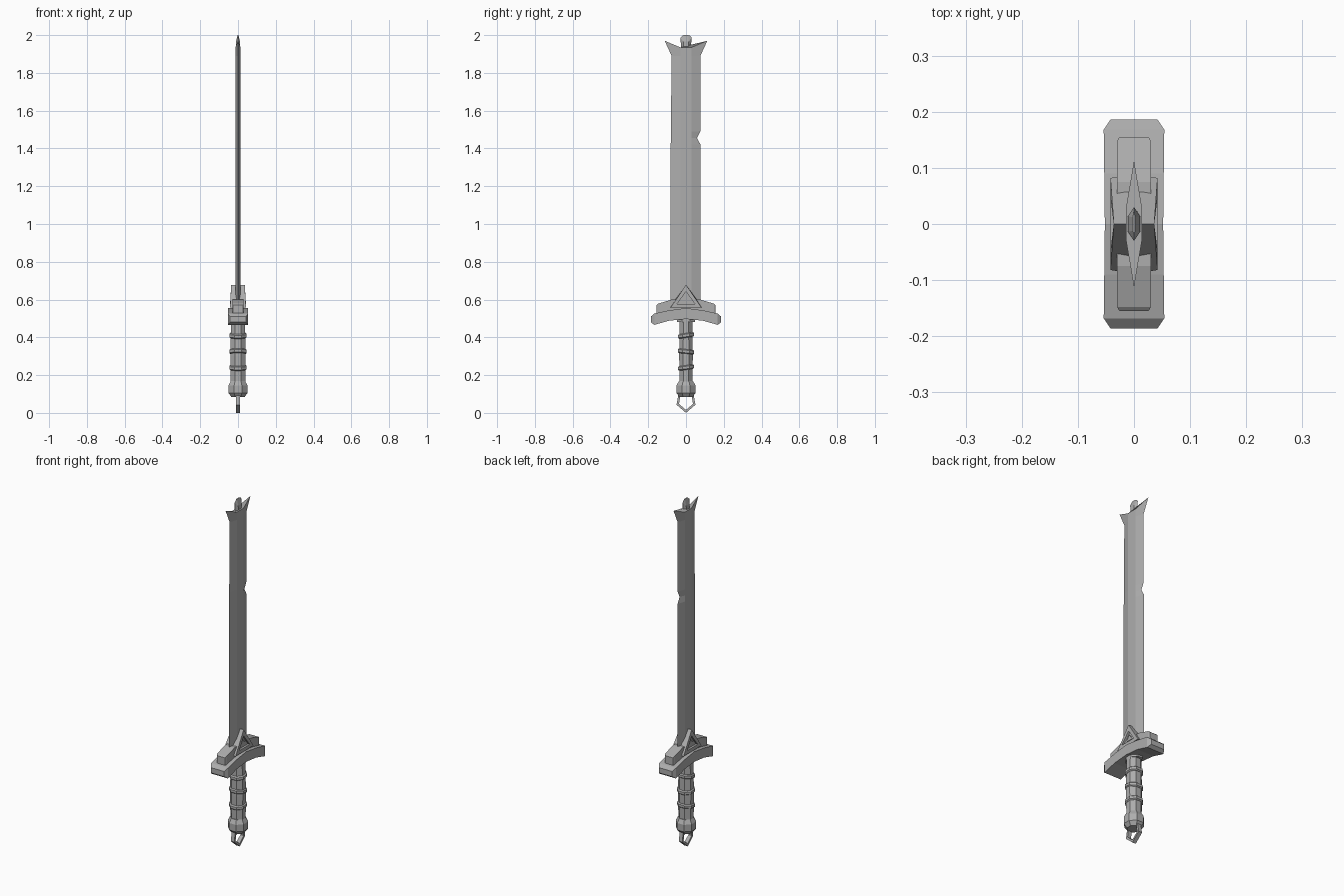
import bpy, bmesh, math
from mathutils import Vector

old = bpy.data.objects.get("Cube")
if old:
    bpy.data.objects.remove(old, do_unlink=True)

steel = bpy.data.materials.new("plain grey")
steel.use_nodes = True
GREY = (0.42, 0.42, 0.42, 1)
steel.diffuse_color = GREY
steel.node_tree.nodes["Principled BSDF"].inputs["Base Color"].default_value = GREY


def loft(name, rings, closed=False):
    """Skin a row of equal-length point rings; cap the ends unless closed."""
    bm = bmesh.new()
    rows = [[bm.verts.new(p) for p in ring] for ring in rings]
    n = len(rows[0])
    pairs = list(zip(rows, rows[1:])) + ([(rows[-1], rows[0])] if closed else [])
    for a, b in pairs:
        for i in range(n):
            j = (i + 1) % n
            bm.faces.new((a[i], a[j], b[j], b[i]))
    if not closed:
        bm.faces.new(rows[0])
        bm.faces.new(rows[-1])
    bmesh.ops.remove_doubles(bm, verts=bm.verts, dist=1e-5)
    bmesh.ops.recalc_face_normals(bm, faces=bm.faces)
    mesh = bpy.data.meshes.new(name)
    bm.to_mesh(mesh)
    bm.free()
    mesh.materials.append(steel)
    obj = bpy.data.objects.new(name, mesh)
    bpy.context.collection.objects.link(obj)
    return obj


def blade_ring(y0, z0, y1, z1, zr, ridge=0.03, x=0.014):
    """Six-sided section: two sharp edges and a flat on each side."""
    return [(0, y0, z0), (x, -ridge, zr), (x, ridge, zr),
            (0, y1, z1), (-x, ridge, zr), (-x, -ridge, zr)]


def round_ring(z, rx, ry, tilt=0, sides=8):
    pts = []
    for i in range(sides):
        a = math.tau * (i + 0.5) / sides
        k = 1 / math.cos(math.pi / sides)
        c, s = math.cos(a) * k, math.sin(a) * k
        pts.append((rx * c, ry * s, z + tilt * s))
    return pts


def block_ring(y, half, low, high):
    return [(-half, y, low), (half, y, low), (half, y, high), (-half, y, high)]


# Blade with a nick in the rear edge and flared tip corners
edges = [(-0.083, 0.077, 0.55), (-0.081, 0.077, 1.42), (-0.08, 0.058, 1.455),
         (-0.08, 0.076, 1.49), (-0.076, 0.076, 1.89)]
rings = [blade_ring(a, z, b, z, z) for a, b, z in edges]
rings.append(blade_ring(-0.113, 1.97, 0.113, 1.97, 1.935))
loft("blade", rings)

# Centre prong of the broken tip
loft("tip_prong", [blade_ring(-0.022, 1.9, 0.022, 1.9, 1.9, 0.012, 0.013),
                   blade_ring(-0.03, 1.985, 0.03, 1.985, 1.965, 0.014, 0.011),
                   blade_ring(-0.02, 1.995, 0.024, 1.995, 2.0, 0.012, 0.002)])

# Drooping crossguard with clipped ends
half_guard = [(0.186, 0.042, 0.48, 0.51), (0.168, 0.054, 0.466, 0.526),
              (0.09, 0.053, 0.488, 0.543)]
stations = [(-y, h, a, b) for y, h, a, b in half_guard]
stations += [(0, 0.052, 0.497, 0.555)] + half_guard[::-1]
loft("crossguard", [block_ring(*s) for s in stations])

# Stepped block on top of the guard
half_step = [(0.155, 0.026, 0.52, 0.572), (0.148, 0.03, 0.52, 0.578),
             (0.075, 0.03, 0.53, 0.6)]
stations = [(-y, h, a, b) for y, h, a, b in half_step] + half_step[::-1]
loft("guard_step", [block_ring(*s) for s in stations])

# Triangular frame and recessed panel on each side
outer = [(-0.088, 0.557), (0.088, 0.557), (0, 0.678)]
inner = [(-0.047, 0.577), (0.047, 0.577), (0, 0.642)]
for side, label in ((1, "left"), (-1, "right")):
    frame = []
    for (oy, oz), (iy, iz) in zip(outer, inner):
        top = 0.042 if oz < 0.6 else 0.036
        frame.append([(side * 0.008, oy, oz), (side * top, oy * 0.93, oz),
                      (side * top, iy, iz), (side * 0.008, iy, iz)])
    loft("emblem_frame_" + label, frame, closed=True)
    loft("emblem_panel_" + label, [[(side * x, y, z) for y, z in inner]
                                   for x in (0.008, 0.026)])
    gem = [(y * 0.5, 0.6 + (z - 0.6) * 0.5) for y, z in inner]
    loft("emblem_stud_" + label, [[(side * x, y, z) for y, z in gem]
                                  for x in (0.02, 0.032)])

# Grip, its tilted bands, collar and pommel
loft("grip", [round_ring(z, rx, ry) for z, rx, ry in
              ((0.13, 0.038, 0.034), (0.3, 0.041, 0.036), (0.5, 0.036, 0.034))])
for i, (z, tilt) in enumerate(((0.24, 0.005), (0.325, -0.004), (0.41, 0.006))):
    loft(f"grip_band_{i + 1}", [round_ring(z + dz, r, r - 0.003, tilt) for dz, r in
                               ((-0.012, 0.04), (-0.007, 0.046),
                                (0.007, 0.046), (0.012, 0.04))])
loft("collar", [round_ring(z, 0.036, 0.048) for z in (0.482, 0.51)])
loft("pommel", [round_ring(z, r, r) for z, r in
                ((0.083, 0.034), (0.105, 0.05), (0.145, 0.05), (0.168, 0.038))])

# Angular hanging loop below the pommel
path = [(-0.04, 0.1), (0.04, 0.1), (0.05, 0.043), (0, 0), (-0.05, 0.043)]
mid = Vector((0, 0.06))
loop = []
for y, z in path:
    v = mid + (Vector((y, z)) - mid) * 0.74
    loop.append([(-0.011, y, z), (0.011, y, z), (0.011, v.x, v.y), (-0.011, v.x, v.y)])
loft("hanging_loop", loop, closed=True)
